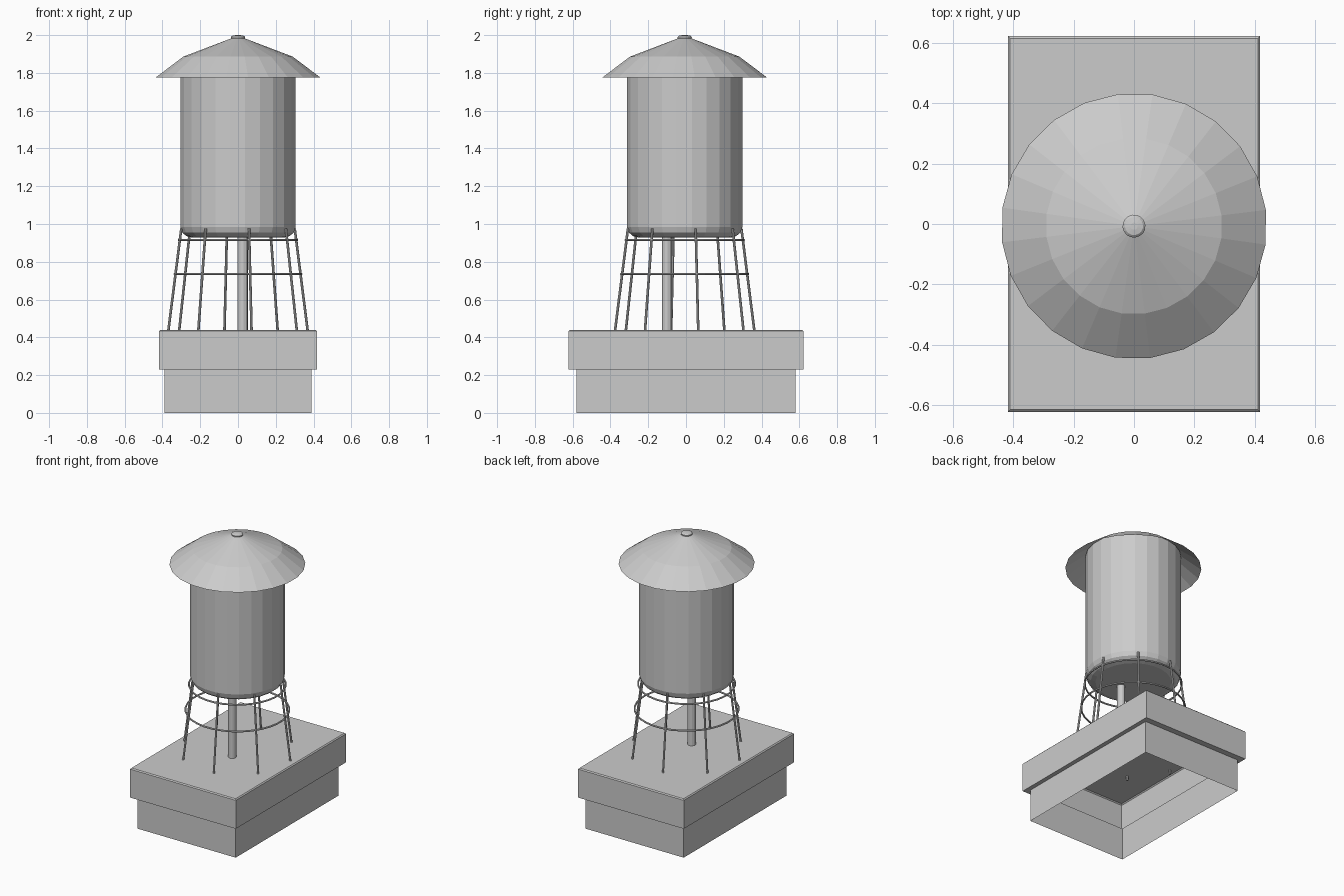
import bpy, bmesh
from math import sin, cos, pi, radians
from mathutils import Vector

if "Cube" in bpy.data.objects:
    bpy.data.objects.remove(bpy.data.objects["Cube"])

CY = -0.007  # tower axis sits slightly forward


def make_object(name, bm):
    bmesh.ops.recalc_face_normals(bm, faces=bm.faces)
    me = bpy.data.meshes.new(name)
    bm.to_mesh(me)
    bm.free()
    ob = bpy.data.objects.new(name, me)
    bpy.context.collection.objects.link(ob)
    return ob


def loft(name, loops, cap_start=False, cap_end=False, closed=False):
    """Skin a list of equal-length point loops."""
    bm = bmesh.new()
    rings = [[bm.verts.new(p) for p in loop] for loop in loops]
    n = len(rings[0])
    pairs = list(zip(rings, rings[1:]))
    if closed:
        pairs.append((rings[-1], rings[0]))
    for a, b in pairs:
        for i in range(n):
            j = (i + 1) % n
            bm.faces.new((a[i], a[j], b[j], b[i]))
    if cap_start:
        bm.faces.new(rings[0])
    if cap_end:
        bm.faces.new(rings[-1])
    return make_object(name, bm)


def circle(r, z, n=24, cx=0.0, cy=CY, offset=7.0):
    return [(cx + r * cos(2 * pi * i / n + radians(offset)),
             cy + r * sin(2 * pi * i / n + radians(offset)), z) for i in range(n)]


def rect(x, y, z):
    return [(-x, -y, z), (x, -y, z), (x, y, z), (-x, y, z)]


def rod(name, start, end, r, n=8):
    start, end = Vector(start), Vector(end)
    q = (end - start).to_track_quat('Z', 'Y')
    loops = [[p + q @ Vector((r * cos(2 * pi * i / n), r * sin(2 * pi * i / n), 0))
              for i in range(n)] for p in (start, end)]
    return loft(name, loops, True, True)


def hoop(name, radius, z, r):
    section = [(r * cos(k * pi / 3), r * sin(k * pi / 3)) for k in range(6)]
    return loft(name, [circle(radius + dx, z + dz, 32) for dx, dz in section], closed=True)


# Stepped base, open underneath
loft("base", [rect(0.388, 0.58, 0), rect(0.388, 0.58, 0.23), rect(0.418, 0.622, 0.23),
              rect(0.418, 0.622, 0.433), rect(0.411, 0.615, 0.44)], cap_end=True)

# Tank with rounded lower edge
loft("tank", [circle(r, z) for r, z in
              [(0.245, 0.928), (0.275, 0.936), (0.298, 0.955), (0.308, 0.985), (0.308, 1.865)]],
     cap_start=True)

# Two-pitch hollow roof and its cap
loft("roof", [circle(r, z) for r, z in [(0.44, 1.775), (0.292, 1.886), (0.03, 1.985)]],
     cap_end=True)
loft("roof_cap", [circle(r, z, 16) for r, z in
                  [(0.037, 1.976), (0.038, 1.99), (0.03, 1.997), (0.012, 2.0)]],
     cap_start=True, cap_end=True)

# Eight splayed legs
for k in range(8):
    a = radians(11 + 45 * k)
    rod(f"leg_{k + 1}", (0.379 * cos(a), CY + 0.379 * sin(a), 0.41),
        (0.306 * cos(a), CY + 0.306 * sin(a), 0.975), 0.007)

# Bracing hoops
hoop("lower_hoop", 0.337, 0.735, 0.006)
hoop("upper_hoop", 0.314, 0.915, 0.006)

# Drain pipe
loft("drain_pipe", [circle(0.027, z, 12, 0.025, -0.1) for z in (0.43, 0.93)], True, True)
